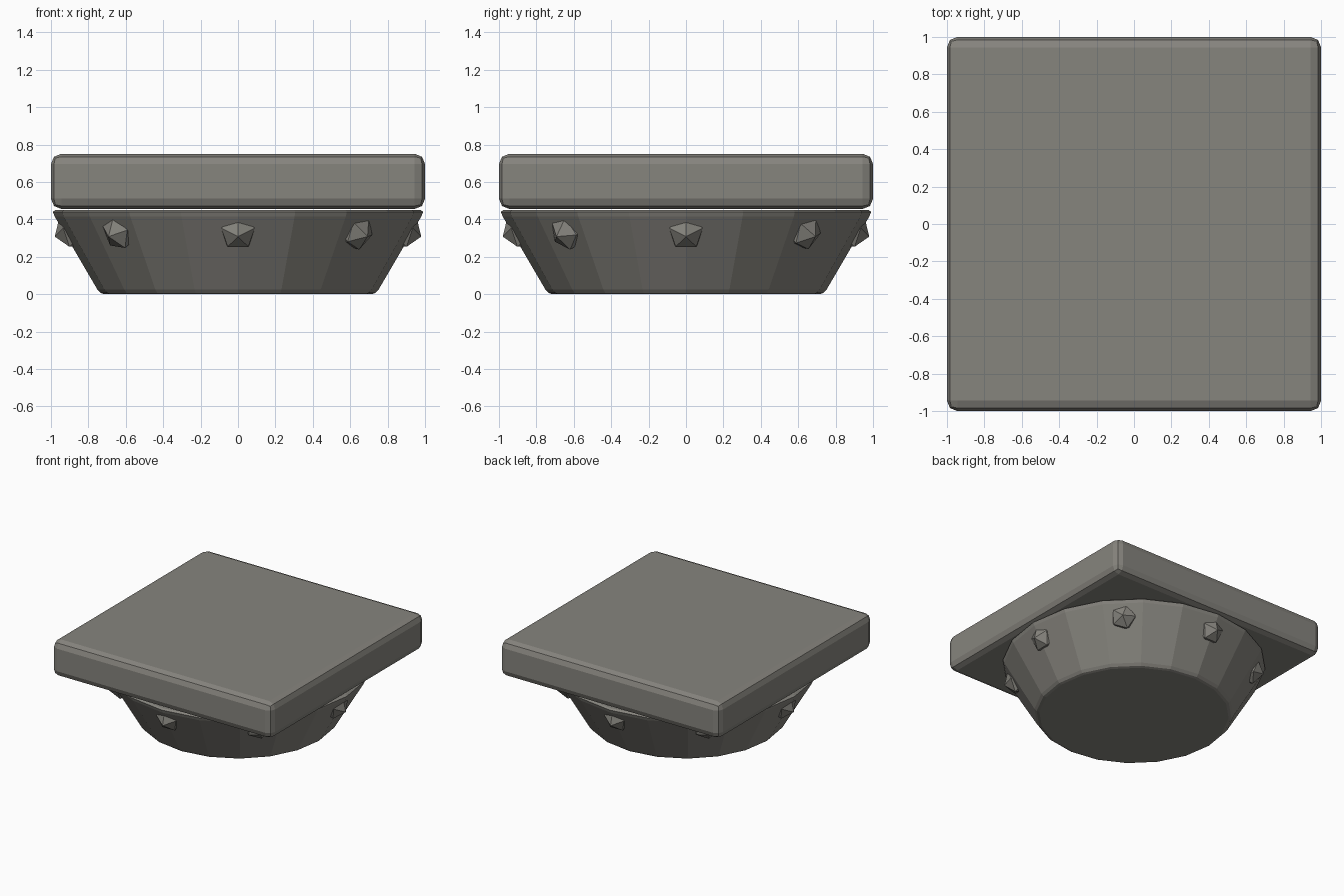
import bpy, bmesh, math, random
from mathutils import Matrix, Vector

if "Cube" in bpy.data.objects:
    bpy.data.objects.remove(bpy.data.objects["Cube"])
random.seed(4)

stone = bpy.data.materials.new("warm_grey_stone")
stone.use_nodes = True
colour = (0.24, 0.232, 0.208, 1)
stone.diffuse_color = colour
stone.node_tree.nodes["Principled BSDF"].inputs["Base Color"].default_value = colour


def finish(bm, name):
    bmesh.ops.recalc_face_normals(bm, faces=bm.faces)
    mesh = bpy.data.meshes.new(name)
    bm.to_mesh(mesh)
    bm.free()
    mesh.materials.append(stone)
    obj = bpy.data.objects.new(name, mesh)
    bpy.context.collection.objects.link(obj)
    return obj


# Square slab with rounded edges
bm = bmesh.new()
bmesh.ops.create_cube(bm, size=1, matrix=Matrix.Translation((0, 0, 0.603))
                      @ Matrix.Diagonal((2, 2, 0.295, 1)))
slab = finish(bm, "top_slab")
bevel = slab.modifiers.new("rounded_edges", "BEVEL")
bevel.width = 0.055
bevel.segments = 2

# Tapered twenty-sided base, turned from a profile and capped
SIDES = 20
profile = [(0.715, 0), (0.735, 0.006), (0.752, 0.025), (0.98, 0.415), (0.99, 0.44), (0.975, 0.45)]
bm = bmesh.new()
rings = [[bm.verts.new((r * math.cos(math.tau * i / SIDES), r * math.sin(math.tau * i / SIDES), z))
          for i in range(SIDES)] for r, z in profile]
for low, high in zip(rings, rings[1:]):
    for i in range(SIDES):
        j = (i + 1) % SIDES
        bm.faces.new((low[i], low[j], high[j], high[i]))
bm.faces.new(rings[0][::-1])
bm.faces.new(rings[-1])
finish(bm, "tapered_base")

# Faceted studs set into the sloping wall, one point facing outward
for i in range(8):
    turn = math.tau * i / 8
    front_or_side = i % 2 == 0
    roll = 0 if front_or_side else random.uniform(-0.6, 0.6)
    spin = Matrix.Rotation(turn, 4, "Z")
    tilt = Matrix.Rotation(math.radians(90 + 18), 4, "Y")
    place = spin @ Matrix.Translation((0.88, 0, 0.34)) @ tilt @ Matrix.Rotation(roll, 4, "Z")
    bm = bmesh.new()
    bmesh.ops.create_icosphere(bm, subdivisions=1, radius=0.105)
    # Bring a ring corner to the top
    tip = max(bm.verts, key=lambda v: v.co.z)
    ring = next(e.other_vert(tip) for e in tip.link_edges)
    align = Matrix.Rotation(math.pi - math.atan2(ring.co.y, ring.co.x), 4, "Z")
    bmesh.ops.transform(bm, matrix=place @ align, verts=bm.verts)
    finish(bm, f"wall_stud_{i + 1}")
